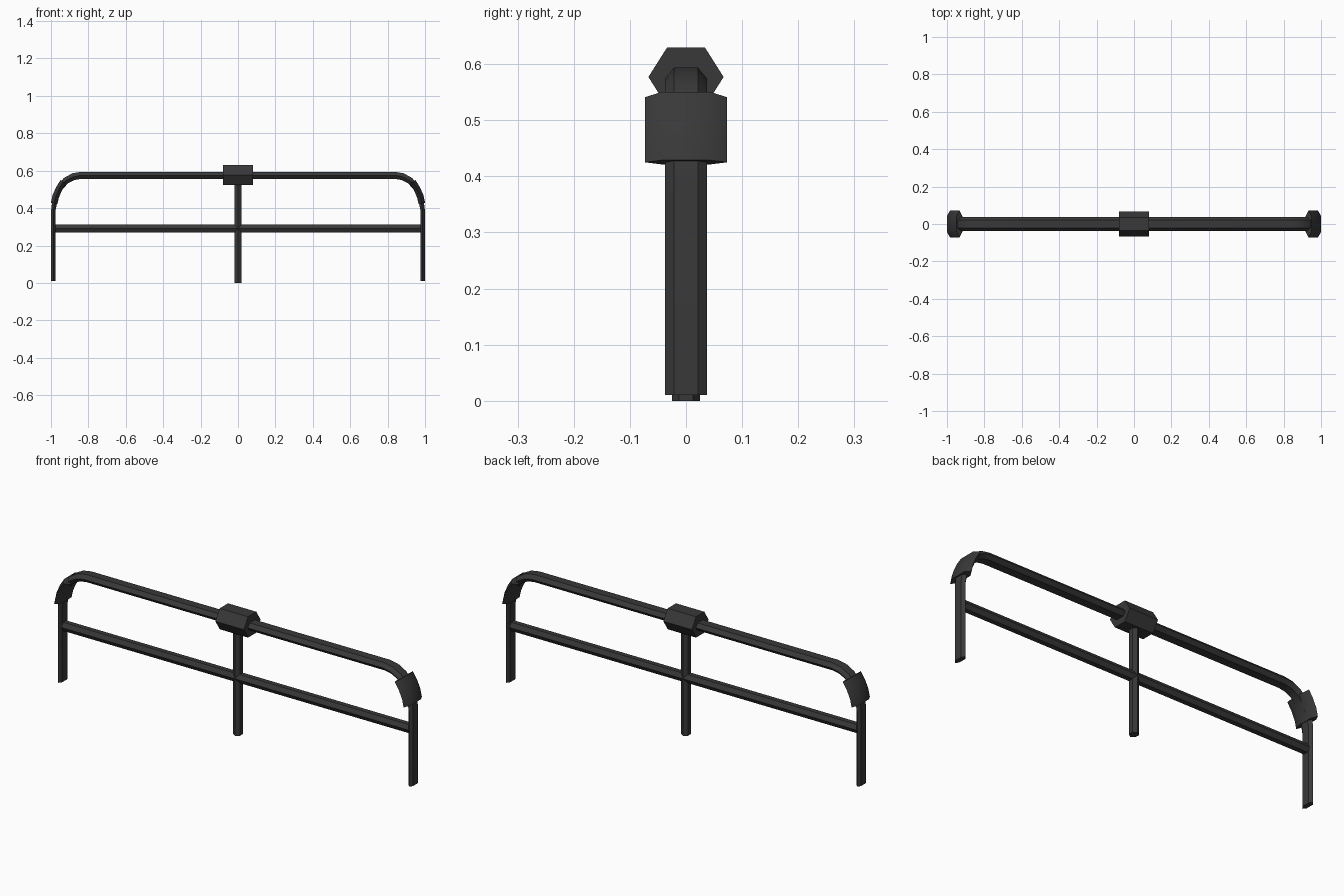
import bpy, bmesh, math
from mathutils import Vector

if "Cube" in bpy.data.objects:
    bpy.data.objects.remove(bpy.data.objects["Cube"])

mat = bpy.data.materials.new("dark_metal")
mat.diffuse_color = (0.04, 0.04, 0.04, 1)
mat.use_nodes = True
mat.node_tree.nodes["Principled BSDF"].inputs["Base Color"].default_value = mat.diffuse_color


def loft(name, path, wide, flat, halves):
    """Sweep a hexagonal section (wide along y) along an xz path."""
    bm = bmesh.new()
    pts = [Vector((x, 0, z)) for x, z in path]
    rings = []
    for i, p in enumerate(pts):
        t = (pts[min(i + 1, len(pts) - 1)] - pts[max(i - 1, 0)]).normalized()
        n = Vector((-t.z, 0, t.x))
        h = halves[i] if isinstance(halves, (list, tuple)) else halves
        section = [(wide, 0), (flat, h), (-flat, h), (-wide, 0), (-flat, -h), (flat, -h)]
        rings.append([bm.verts.new(p + Vector((0, y, 0)) + n * o) for y, o in section])
    for a, b in zip(rings, rings[1:]):
        for k in range(6):
            j = (k + 1) % 6
            bm.faces.new((a[k], a[j], b[j], b[k]))
    bm.faces.new(rings[0])
    bm.faces.new(rings[-1])
    bmesh.ops.recalc_face_normals(bm, faces=bm.faces)
    me = bpy.data.meshes.new(name)
    bm.to_mesh(me)
    bm.free()
    ob = bpy.data.objects.new(name, me)
    bpy.context.collection.objects.link(ob)
    me.materials.append(mat)
    bpy.ops.object.select_all(action='DESELECT')
    ob.select_set(True)
    bpy.context.view_layer.objects.active = ob
    bpy.ops.object.shade_smooth_by_angle(angle=math.radians(35))
    return ob


# Bent outer tube: left leg, bend, top rail, mirrored to the right
half = [(-.987, .01), (-.987, .39), (-.979, .44), (-.955, .505),
        (-.92, .547), (-.88, .568), (-.84, .575)]
thick = [.012, .012, .014, .016, .018, .019, .019]
loft("frame_tube", half + [(-x, z) for x, z in reversed(half)],
     .037, .021, thick + thick[::-1])

# Wide sleeves around both bends
sleeve = [(-.983, .425), (-.974, .465), (-.956, .505), (-.933, .541)]
for side, s in (("left", 1), ("right", -1)):
    loft(side + "_sleeve", [(x * s, z) for x, z in sleeve], .073, .042, .018)

# Centre fitting, lower rail and centre post
loft("centre_fitting", [(-.08, .577), (.08, .577)], .067, .0335, .053)
loft("lower_rail", [(-.985, .29), (.985, .29)], .025, .0125, .0217)
loft("centre_post", [(0, 0), (0, .55)], .025, .0125, .019)
